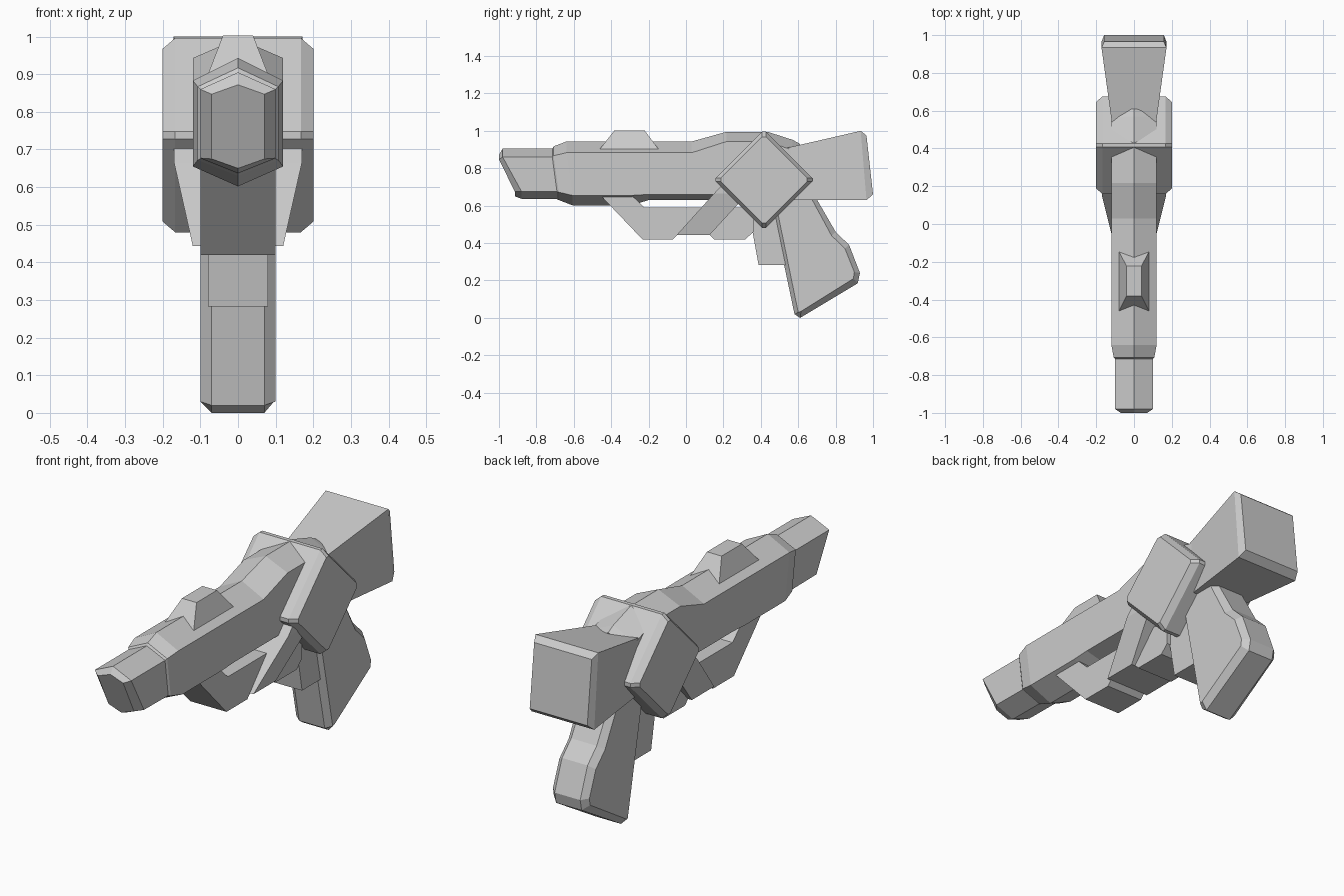
import bpy, bmesh

if "Cube" in bpy.data.objects:
    bpy.data.objects.remove(bpy.data.objects["Cube"])


def loft(name, rings):
    """Skin a series of equal-length vertex rings and cap both ends."""
    bm = bmesh.new()
    vr = [[bm.verts.new(p) for p in ring] for ring in rings]
    n = len(rings[0])
    for a, b in zip(vr, vr[1:]):
        for i in range(n):
            j = (i + 1) % n
            bm.faces.new((a[i], a[j], b[j], b[i]))
    bm.faces.new(vr[0][::-1])
    bm.faces.new(vr[-1])
    bmesh.ops.recalc_face_normals(bm, faces=bm.faces)
    me = bpy.data.meshes.new(name)
    bm.to_mesh(me)
    bm.free()
    ob = bpy.data.objects.new(name, me)
    bpy.context.collection.objects.link(ob)
    return ob


def plate(name, profile, w, inner=None, wo=None):
    """Side profile (y, z) extruded across x, optionally with chamfered cheeks."""
    layers = [(-w, profile), (w, profile)]
    if inner:
        layers = [(-wo, inner)] + layers + [(wo, inner)]
    return loft(name, [[(x, y, z) for y, z in p] for x, p in layers])


def hexagon(w, yt, zt, yb, zb, dt, db):
    """Pointed hexagonal barrel section, top and bottom at separate stations."""
    return [(0, yt, zt), (w, yt, zt - dt), (w, yb, zb + db),
            (0, yb, zb), (-w, yb, zb + db), (-w, yt, zt - dt)]


def quad(w, yt, zt, yb, zb):
    return [(-w, yt, zt), (w, yt, zt), (w, yb, zb), (-w, yb, zb)]


# Barrel and receiver
loft("barrel_body", [hexagon(*s) for s in [
    (.07, -1.0, .872, -.915, .65, .025, .025),
    (.10, -.98, .905, -.88, .637, .045, .04),
    (.10, -.715, .905, -.69, .635, .045, .04),
    (.107, -.708, .917, -.68, .63, .05, .042),
    (.12, -.64, .943, -.607, .602, .06, .053),
    (.12, .03, .943, -.29, .602, .06, .053),
    (.12, .217, .995, -.2, .63, .052, .03),
    (.12, .436, .995, .3, .63, .052, .03),
    (.12, .57, .952, .5, .63, .055, .03),
    (.06, .61, .93, .56, .66, .02, .03)]])


# Diamond side block with chamfered cheeks and clipped corners
def diamond(r, c=.01):
    cy, cz = .417, .738
    pts = [(c, r), (r, c), (r, -c), (c, -r), (-c, -r), (-r, -c), (-r, c), (-c, r)]
    return [(cy + a, cz + b) for a, b in pts]


plate("diamond_block", diamond(.258), .167, diamond(.23), .2)

# Shoulder stock
loft("stock", [quad(.112, .5, .90, .5, .63),
               quad(.172, .934, 1.0, .965, .63),
               quad(.158, .965, .975, 1.0, .66)])

# Pistol grip
plate("grip",
      [(.45, .64), (.473, .53), (.58, .02), (.61, 0), (.918, .185),
       (.93, .24), (.872, .39), (.80, .46), (.69, .65)], .07,
      [(.475, .64), (.497, .53), (.60, .03), (.615, .035), (.895, .21),
       (.90, .245), (.85, .37), (.778, .44), (.67, .64)], .1)

# Trigger block
plate("trigger_block", [(.34, .56), (.356, .46), (.388, .283), (.54, .283),
                        (.54, .56)], .08)

# Fore grip under the barrel
plate("fore_grip", [(-.457, .655), (-.29, .655), (-.222, .59), (.36, .59), (.36, .46),
                    (.318, .42), (.15, .42), (.126, .445), (-.045, .445),
                    (-.07, .42), (-.233, .42)], .1)

# Flared brace running from the fore grip up into the block
loft("side_brace", [quad(.12, .126, .443, -.05, .443),
                    quad(.17, .33, .665, .15, .665),
                    quad(.17, .42, .74, .22, .74)])

# Top sight
loft("sight", [[(sx * w, y0 if sy < 0 else y1, z)
                for sx, sy in ((-1, -1), (1, -1), (1, 1), (-1, 1))]
               for w, y0, y1, z in ((.08, -.463, -.145, .90),
                                    (.04, -.382, -.222, 1.003))])
